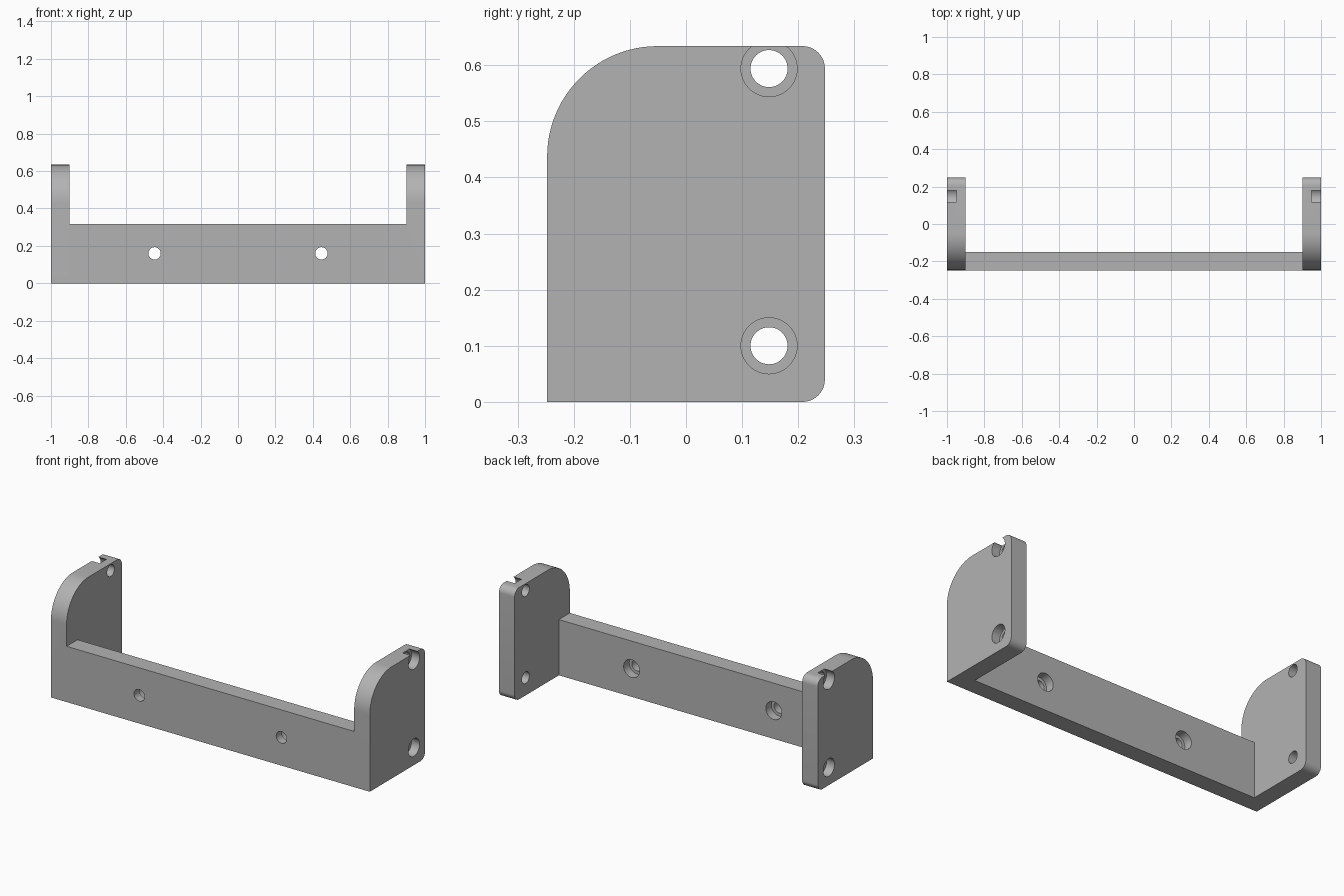
import bpy, bmesh
from math import pi, cos, sin, radians
from mathutils import Matrix, Vector

cube = bpy.data.objects.get("Cube")
if cube:
    bpy.data.objects.remove(cube, do_unlink=True)

# Main dimensions
HALF_X, HALF_Y, HEIGHT = 1.0, 0.2475, 0.634
THICK = 0.098
BAR_HEIGHT = 0.316
FRONT_RADIUS, BACK_RADIUS = 0.197, 0.04
HOLE_R, BORE_R, BORE_DEPTH = 0.033, 0.05, 0.05

grey = bpy.data.materials.new("plain grey")
grey.use_nodes = True
colour = (0.45, 0.45, 0.45, 1)
grey.diffuse_color = colour
grey.node_tree.nodes["Principled BSDF"].inputs["Base Color"].default_value = colour


def add_object(name, bm):
    bmesh.ops.recalc_face_normals(bm, faces=bm.faces)
    mesh = bpy.data.meshes.new(name)
    bm.to_mesh(mesh)
    bm.free()
    mesh.materials.append(grey)
    obj = bpy.data.objects.new(name, mesh)
    bpy.context.collection.objects.link(obj)
    return obj


def arc(cy, cz, r, start, end, steps):
    for i in range(steps + 1):
        a = radians(start + (end - start) * i / steps)
        yield cy + r * cos(a), cz + r * sin(a)


def extrude_profile(bm, points, x0, x1):
    face = bm.faces.new([bm.verts.new((x0, y, z)) for y, z in points])
    new = bmesh.ops.extrude_face_region(bm, geom=[face])["geom"]
    verts = [v for v in new if isinstance(v, bmesh.types.BMVert)]
    bmesh.ops.translate(bm, verts=verts, vec=(x1 - x0, 0, 0))


def counterbore(bm, position, outward):
    """Closed stepped cylinder: wide at the outer surface, narrow inside."""
    turn = Vector((0, 0, 1)).rotation_difference(Vector(outward)).to_matrix().to_4x4()
    place = Matrix.Translation(position) @ turn
    n = 48
    steps = [(HOLE_R, -THICK - 0.02), (HOLE_R, -BORE_DEPTH),
             (BORE_R, -BORE_DEPTH), (BORE_R, 0.02)]
    rings = [[bm.verts.new(place @ Vector((r * cos(2 * pi * i / n), r * sin(2 * pi * i / n), d)))
              for i in range(n)] for r, d in steps]
    for low, high in zip(rings, rings[1:]):
        for i in range(n):
            j = (i + 1) % n
            bm.faces.new((low[i], low[j], high[j], high[i]))
    bm.faces.new(rings[0][::-1])
    bm.faces.new(rings[-1])


# Front crossbar
bm = bmesh.new()
front, back = -HALF_Y, -HALF_Y + THICK
extrude_profile(bm, [(front, 0), (back, 0), (back, BAR_HEIGHT), (front, BAR_HEIGHT)],
                -HALF_X + THICK / 2, HALF_X - THICK / 2)
bracket = add_object("mounting_bracket", bm)

# Rounded end plates
outline = [(-HALF_Y, 0)]
outline += arc(HALF_Y - BACK_RADIUS, BACK_RADIUS, BACK_RADIUS, -90, 0, 12)
outline += arc(HALF_Y - BACK_RADIUS, HEIGHT - BACK_RADIUS, BACK_RADIUS, 0, 90, 12)
outline += arc(-HALF_Y + FRONT_RADIUS, HEIGHT - FRONT_RADIUS, FRONT_RADIUS, 90, 180, 24)
bm = bmesh.new()
for side in (-1, 1):
    extrude_profile(bm, outline, side * (HALF_X - THICK), side * HALF_X)
plates = add_object("end_plates", bm)

# Screw holes: two per plate, two in the crossbar
bm = bmesh.new()
for side in (-1, 1):
    for z in (0.1, 0.594):
        counterbore(bm, (side * HALF_X, 0.148, z), (side, 0, 0))
    counterbore(bm, (side * 0.446, back, 0.16), (0, 1, 0))
holes = add_object("screw_hole_cutter", bm)

# Join the plates to the bar, then cut the holes
for tool, operation in ((plates, 'UNION'), (holes, 'DIFFERENCE')):
    mod = bracket.modifiers.new(tool.name, 'BOOLEAN')
    mod.object, mod.operation, mod.solver = tool, operation, 'EXACT'
bpy.context.view_layer.update()
result = bracket.evaluated_get(bpy.context.evaluated_depsgraph_get())
body = bpy.data.meshes.new_from_object(result)
bracket.modifiers.clear()
bracket.data = body
for tool in (plates, holes):
    bpy.data.objects.remove(tool, do_unlink=True)

# Merge coplanar seams and shade the rounds
bm = bmesh.new()
bm.from_mesh(body)
bmesh.ops.remove_doubles(bm, verts=bm.verts, dist=0.00001)
bmesh.ops.dissolve_limit(bm, angle_limit=radians(0.5), verts=bm.verts, edges=bm.edges)
bm.to_mesh(body)
bm.free()
for obj in bpy.context.selected_objects:
    obj.select_set(False)
bracket.select_set(True)
bpy.context.view_layer.objects.active = bracket
bpy.ops.object.shade_smooth_by_angle(angle=radians(30))
